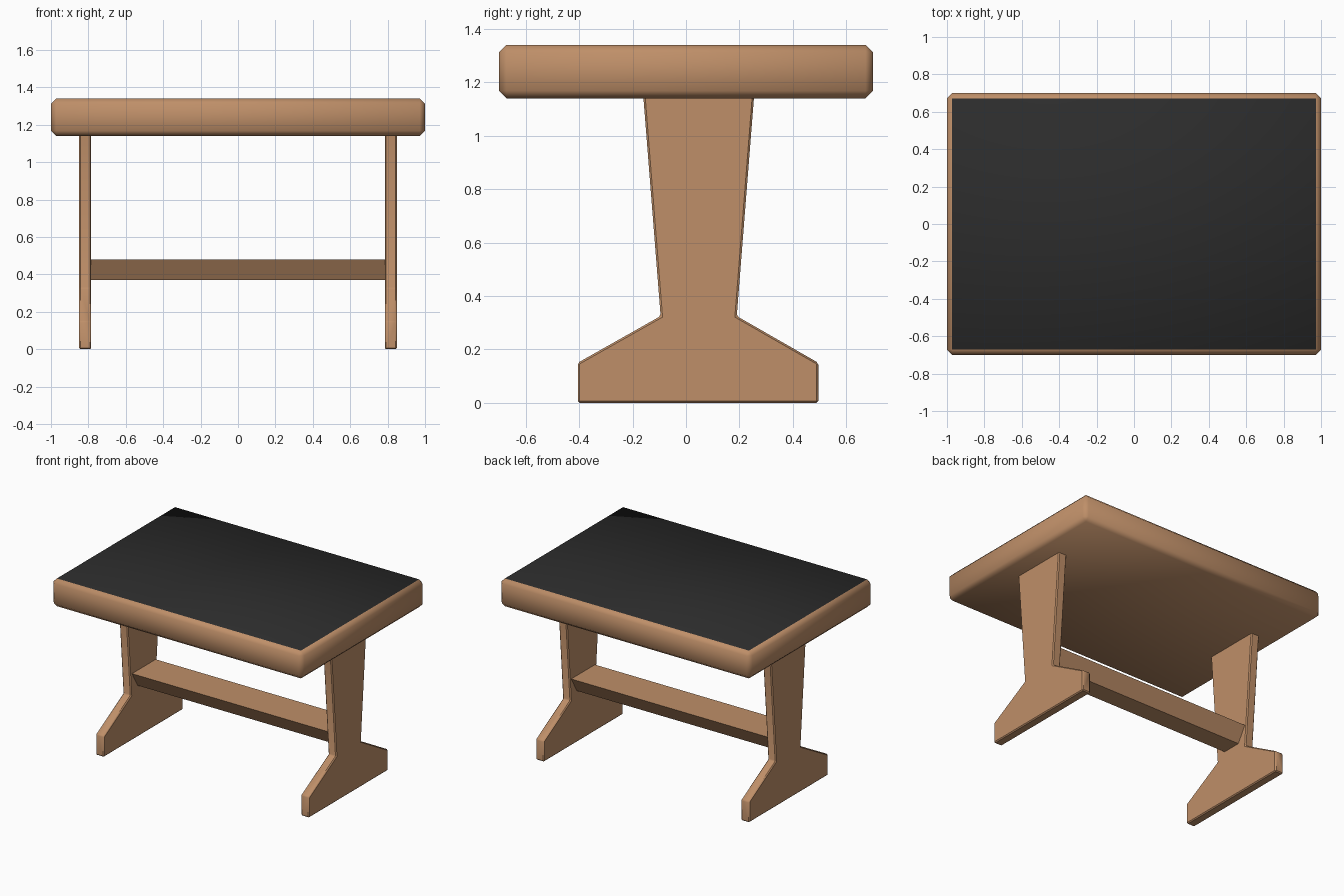
import bpy
import bmesh

cube = bpy.data.objects.get("Cube")
if cube:
    bpy.data.objects.remove(cube, do_unlink=True)


def make_material(name, color):
    mat = bpy.data.materials.new(name)
    mat.use_nodes = True
    mat.diffuse_color = color
    mat.node_tree.nodes["Principled BSDF"].inputs["Base Color"].default_value = color
    return mat


wood = make_material("warm wood", (0.52, 0.275, 0.14, 1))
dark = make_material("dark surface", (0.025, 0.025, 0.025, 1))


def extrude_profile(name, profile, x0, x1, bevel=0.0, angle=35):
    """Extrude a (y, z) outline along x, with chamfered edges."""
    bm = bmesh.new()
    face = bm.faces.new([bm.verts.new((x0, y, z)) for y, z in profile])
    moved = bmesh.ops.extrude_face_region(bm, geom=[face])["geom"]
    verts = [v for v in moved if isinstance(v, bmesh.types.BMVert)]
    bmesh.ops.translate(bm, verts=verts, vec=(x1 - x0, 0, 0))
    if bevel:
        bmesh.ops.bevel(bm, geom=bm.edges[:], offset=bevel, segments=1,
                        affect='EDGES', profile=0.5)
    bmesh.ops.recalc_face_normals(bm, faces=bm.faces[:])
    mesh = bpy.data.meshes.new(name)
    bm.to_mesh(mesh)
    bm.free()
    obj = bpy.data.objects.new(name, mesh)
    bpy.context.collection.objects.link(obj)
    mesh.materials.append(wood)
    bpy.ops.object.select_all(action='DESELECT')
    obj.select_set(True)
    bpy.context.view_layer.objects.active = obj
    bpy.ops.object.shade_smooth_by_angle(angle=angle * 3.14159 / 180)
    return obj


# Thick tabletop with a dark writing surface inside the chamfered rim
top = extrude_profile("tabletop", [(-0.7, 1.14), (0.7, 1.14), (0.7, 1.34), (-0.7, 1.34)],
                      -1, 1, bevel=0.028, angle=50)
top.data.materials.append(dark)
for poly in top.data.polygons:
    if poly.normal.z > 0.95:
        poly.material_index = 1

# Pedestal end panels: tapered column on a spread foot
panel = [(-0.405, 0), (0.495, 0), (0.495, 0.15), (0.19, 0.325),
         (0.255, 1.15), (-0.16, 1.15), (-0.095, 0.325), (-0.405, 0.15)]
for side, name in ((-1, "right_leg"), (1, "left_leg")):
    extrude_profile(name, panel, side * 0.85, side * 0.785, bevel=0.007)

# Stretcher with sides that slope inward to the underside
extrude_profile("stretcher", [(-0.02, 0.37), (0.12, 0.37), (0.185, 0.48), (-0.085, 0.48)],
                -0.79, 0.79)
